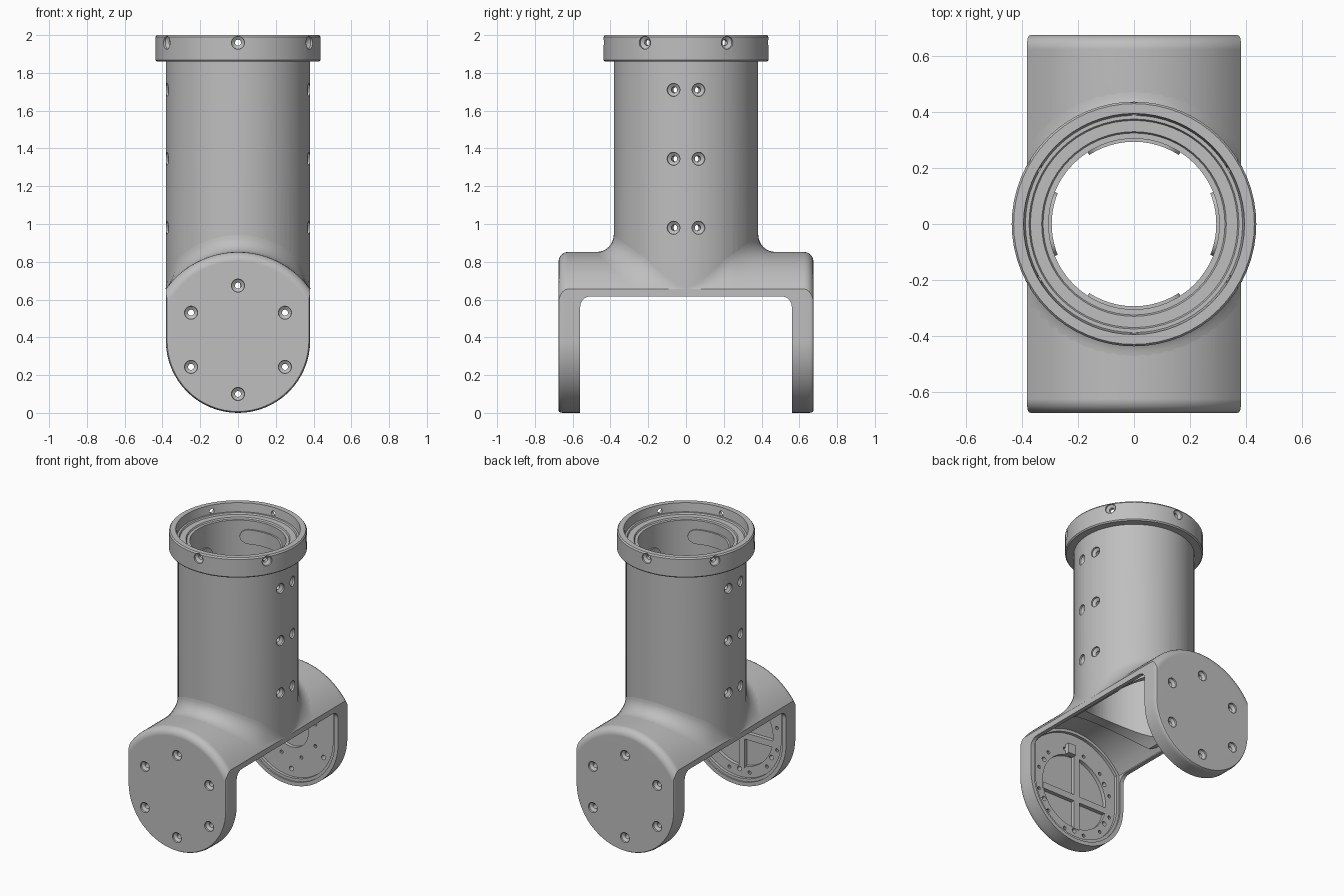
import bpy, bmesh
from math import sin, cos, pi, sqrt, acos, radians
from mathutils import Matrix, Vector

if "Cube" in bpy.data.objects:
    bpy.data.objects.remove(bpy.data.objects["Cube"])

COLOUR = (0.52, 0.52, 0.52, 1)
grey = bpy.data.materials.new("light_grey")
grey.use_nodes = True
grey.diffuse_color = COLOUR
grey.node_tree.nodes["Principled BSDF"].inputs["Base Color"].default_value = COLOUR

AXIS_Z = 0.382     # height of the fork's pivot axis
HALF = 0.382       # half width, also the tube radius
ARCH = 0.47        # radius of the arched top
END = 0.675        # outer face of the arms
INNER = 0.59       # recessed inner face of the arms

def make(name, bm, fix=True):
    if fix:
        bmesh.ops.recalc_face_normals(bm, faces=bm.faces)
    me = bpy.data.meshes.new(name)
    bm.to_mesh(me)
    bm.free()
    me.materials.append(grey)
    ob = bpy.data.objects.new(name, me)
    bpy.context.collection.objects.link(ob)
    return ob

def apply(ob):
    dg = bpy.context.evaluated_depsgraph_get()
    me = bpy.data.meshes.new_from_object(ob.evaluated_get(dg))
    ob.modifiers.clear()
    ob.data = me

def cut(ob, cutter, keep=False):
    mod = ob.modifiers.new("cut", 'BOOLEAN')
    mod.operation, mod.solver, mod.object = 'DIFFERENCE', 'EXACT', cutter
    apply(ob)
    if not keep:
        bpy.data.objects.remove(cutter)

def smooth(ob, angle=32):
    bpy.ops.object.select_all(action='DESELECT')
    ob.select_set(True)
    bpy.context.view_layer.objects.active = ob
    bpy.ops.object.shade_smooth_by_angle(angle=radians(angle))

def lathe(bm, pts, n, mat=Matrix()):
    """Revolve (radius, z) points; profiles off the axis are closed."""
    rings = [[bm.verts.new(mat @ Vector((r * cos(2 * pi * i / n), r * sin(2 * pi * i / n), z)))
              for i in range(n)] for r, z in pts]
    if pts[0][0] > 0:
        rings.append(rings[0])
    for a, b in zip(rings, rings[1:]):
        for i in range(n):
            j = (i + 1) % n
            bm.faces.new((a[i], a[j], b[j], b[i]))
    bmesh.ops.remove_doubles(bm, verts=bm.verts, dist=1e-5)

def disc(bm, r, z0, z1, n, mat):
    lathe(bm, [(0, z0), (r, z0), (r, z1), (0, z1)], n, mat)

def arm_outline(arch, half):
    """Round bottom, straight sides, arched top, as (x, z)."""
    a = acos(half / arch)
    low = [(half, pi + pi * i / 32) for i in range(33)]
    top = [(arch, a + (pi - 2 * a) * i / 24) for i in range(25)]
    return [(r * cos(t), AXIS_Z + r * sin(t)) for r, t in low + top]

def loft(name, stations):
    """Skin arm outlines given as (y, arch radius, half width)."""
    bm = bmesh.new()
    rings = [[bm.verts.new((x, y, z)) for x, z in arm_outline(a, h)] for y, a, h in stations]
    for a, b in zip(rings, rings[1:]):
        for i in range(len(a)):
            j = (i + 1) % len(a)
            bm.faces.new((a[i], a[j], b[j], b[i]))
    bm.faces.new(rings[0])
    bm.faces.new(rings[-1])
    return make(name, bm)

def box(name, size, loc, round_top=0):
    bm = bmesh.new()
    bmesh.ops.create_cube(bm, size=1, matrix=Matrix.Translation(loc) @ Matrix.Diagonal((*size, 1)))
    if round_top:
        edges = [e for e in bm.edges if all(v.co.z > loc[2] for v in e.verts)
                 and e.verts[0].co.y * e.verts[1].co.y > 0]
        bmesh.ops.bevel(bm, geom=edges, offset=round_top, segments=6, profile=0.5, affect='EDGES')
    return make(name, bm)

def facing(direction, point):
    """Place local z along the direction."""
    return Matrix.Translation(point) @ Vector(direction).to_track_quat('Z', 'Y').to_matrix().to_4x4()

def screw(bm, depth, direction, point):
    """Countersunk hole going in from the point."""
    lathe(bm, [(0, 0.02), (0.036, 0.02), (0.034, -0.012), (0.016, -0.025), (0.016, -depth), (0, -depth)],
          20, facing(direction, point))

# Fork: solid with softened ends, then the gap between the arms
half_path = []
for i in range(6):
    a = pi / 2 * i / 5
    half_path.append((END - 0.05 * (1 - cos(a)), ARCH - 0.05 * (1 - sin(a)), HALF - 0.014 * (1 - sin(a)) ** 2))
fork = loft("fork_body", [(-y, a, h) for y, a, h in half_path] + half_path[::-1])
cut(fork, box("gap_cutter", (1.2, 1.12, 0.817), (0, 0, 0.2085), 0.055))

# Hollow inside with a stepped rim
cut(fork, loft("rim_cutter", [(-0.57, 0.43, 0.355), (0.57, 0.43, 0.355)]))
hollow = loft("hollow_cutter", [(-INNER, 0.41, 0.335), (INNER, 0.41, 0.335)])
cut(fork, hollow, keep=True)
bm = bmesh.new()
disc(bm, 0.32, 0.5, 1.2, 64, Matrix())
cut(fork, make("bore_cutter", bm))

# Pockets, dowel holes and screw holes in the arms
bm = bmesh.new()
for side, pocket, ring, count in ((-1, 0.26, 0.3, 12), (1, 0.13, 0.2, 8)):
    out = (0, side, 0)
    disc(bm, pocket, -0.02, 0.025, 48, facing(out, (0, side * INNER, AXIS_Z)))
    for i in range(count):
        a = 2 * pi * (i + 0.5) / count
        disc(bm, 0.012, -0.02, 0.025, 10,
             facing(out, (ring * cos(a), side * INNER, AXIS_Z + ring * sin(a))))
    for i in range(6):
        a = pi / 2 + pi / 3 * i
        screw(bm, 0.115, out, (0.287 * cos(a), side * END, 0.387 + 0.287 * sin(a)))
cut(fork, make("arm_hole_cutter", bm))
smooth(fork)
fork.modifiers.new("flat_face_normals", 'WEIGHTED_NORMAL').keep_sharp = True

# Ribs and locating tab inside the front arm
box("upright_rib", (0.045, 0.03, 0.53), (-0.02, -INNER - 0.013, AXIS_Z))
box("cross_rib", (0.52, 0.03, 0.045), (0, -INNER - 0.013, 0.34))
box("locating_tab", (0.06, 0.04, 0.07), (0.04, -INNER + 0.01, 0.67))

# Tube with stepped collar
bm = bmesh.new()
lathe(bm, [(0.305, 0.65), (HALF, 0.65), (HALF, 1.86), (0.43, 1.86), (0.437, 1.868),
           (0.437, 1.99), (0.43, 2.0), (0.395, 2.0), (0.388, 1.94), (0.375, 1.94),
           (0.37, 1.93), (0.33, 1.93), (0.325, 1.92), (0.305, 1.92)], 64)
tube = make("tube_and_collar", bm)
cut(tube, hollow)

# Radial screw holes in collar and tube sides
bm = bmesh.new()
for i in range(6):
    a = pi / 6 + pi / 3 * i
    d = Vector((cos(a), sin(a), 0))
    screw(bm, 0.06, d, d * 0.437 + Vector((0, 0, 1.96)))
for a in (-0.175, 0.175, pi - 0.175, pi + 0.175):
    d = Vector((cos(a), sin(a), 0))
    for z in (0.98, 1.345, 1.71):
        screw(bm, 0.115, d, d * HALF + Vector((0, 0, z)))
screws = make("tube_hole_cutter", bm)
cut(tube, screws, keep=True)
smooth(tube)

# Fillet blending the tube into the fork
bm = bmesh.new()
N, K = 64, 8
grid = []
for i in range(N):
    t = 2 * pi * i / N
    wide = min(0.09, HALF / max(abs(cos(t)), 0.01) - HALF)
    tall = min(0.09, 0.16 * abs(sin(t)))
    row = []
    for k in range(K + 1):
        a = pi / 2 * k / K
        r = HALF + 0.001 + wide * (1 - sin(a))
        x = min(abs(r * cos(t)), HALF)
        z = AXIS_Z + sqrt(ARCH ** 2 - x * x) + tall * (1 - cos(a))
        row.append(bm.verts.new((r * cos(t), r * sin(t), z)))
    grid.append(row)
for p, q in zip(grid, grid[1:] + grid[:1]):
    for k in range(K):
        bm.faces.new((p[k], q[k], q[k + 1], p[k + 1]))
bmesh.ops.remove_doubles(bm, verts=bm.verts, dist=1e-5)
smooth(make("tube_fillet", bm, fix=False), 60)

# Raised rounded pads inside the bore: oblong front and back, tall at the screws
for name, turn, wide, tall, mid in (("left_pad", 0, 0.11, 0.42, 1.345), ("back_pad", 90, 0.16, 0.05, 1.81),
                                    ("right_pad", 180, 0.11, 0.42, 1.345), ("front_pad", 270, 0.16, 0.05, 1.81)):
    bm = bmesh.new()
    cols = []
    for i in range(17):
        u = -wide * cos(pi * i / 16)
        over = max(abs(u) - (wide - 0.05), 0)
        h = tall - 0.05 + max(sqrt(max(0.0025 - over * over, 0)), 0.004)
        cols.append([bm.verts.new((sqrt(0.294 ** 2 - u * u), u, mid + s * h)) for s in (-1, 1)])
    for a, b in zip(cols, cols[1:]):
        bm.faces.new((a[0], a[1], b[1], b[0]))
    bmesh.ops.rotate(bm, verts=bm.verts, cent=(0, 0, 0), matrix=Matrix.Rotation(radians(turn), 3, 'Z'))
    pad = make(name, bm, fix=False)
    mod = pad.modifiers.new("thickness", 'SOLIDIFY')
    mod.thickness, mod.offset = 0.02, -1
    apply(pad)
    cut(pad, screws, keep=True)
    smooth(pad)
bpy.data.objects.remove(screws)
